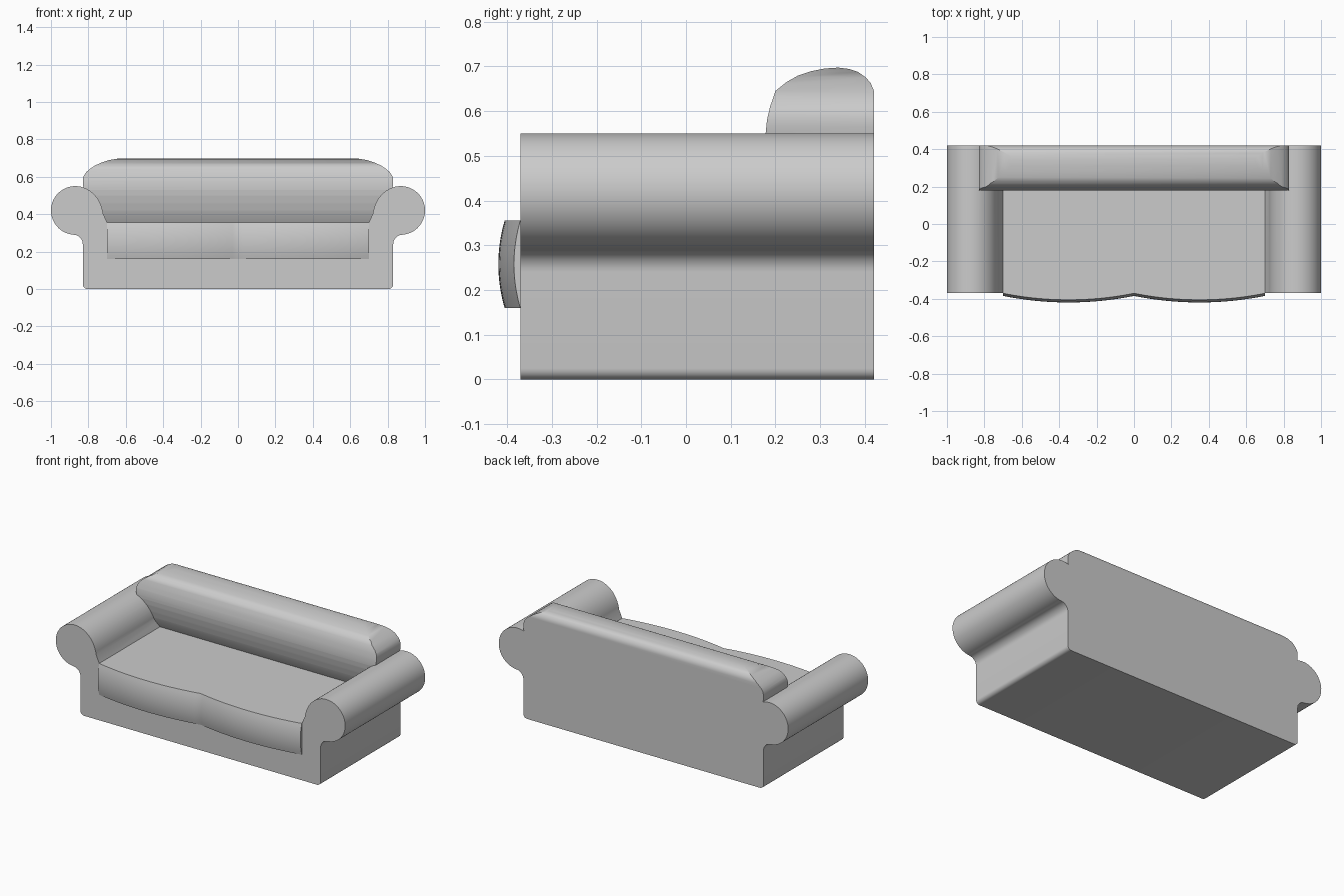
import bpy, bmesh, math

if "Cube" in bpy.data.objects:
    bpy.data.objects.remove(bpy.data.objects["Cube"])


def arc(cx, cz, rx, rz, a0, a1, n):
    out = []
    for i in range(n + 1):
        a = math.radians(a0 + (a1 - a0) * i / n)
        out.append((cx + rx * math.cos(a), cz + rz * math.sin(a)))
    return out


def mirrored(half):
    return half + [(-x, z) for x, z in reversed(half)]


def new_object(name, bm):
    bmesh.ops.recalc_face_normals(bm, faces=bm.faces)
    me = bpy.data.meshes.new(name)
    bm.to_mesh(me)
    bm.free()
    ob = bpy.data.objects.new(name, me)
    bpy.context.collection.objects.link(ob)
    return ob


def extrude(name, pts, axis, a, b):
    """Closed profile swept from a to b along x or y."""
    bm = bmesh.new()
    place = (lambda p, t: (t, p[0], p[1])) if axis == 'x' else (lambda p, t: (p[0], t, p[1]))
    r0 = [bm.verts.new(place(p, a)) for p in pts]
    r1 = [bm.verts.new(place(p, b)) for p in pts]
    bm.faces.new(r0)
    bm.faces.new(r1)
    n = len(pts)
    for i in range(n):
        j = (i + 1) % n
        bm.faces.new((r0[i], r0[j], r1[j], r1[i]))
    return new_object(name, bm)


def boolean(ob, other, op):
    m = ob.modifiers.new(op.title(), 'BOOLEAN')
    m.operation = op
    m.solver = 'EXACT'
    m.object = other
    bpy.context.view_layer.objects.active = ob
    bpy.ops.object.modifier_apply(modifier=m.name)
    bpy.data.objects.remove(other, do_unlink=True)


def smooth(ob):
    bpy.ops.object.select_all(action='DESELECT')
    ob.select_set(True)
    bpy.context.view_layer.objects.active = ob
    bpy.ops.object.shade_smooth_by_angle(angle=math.radians(35))


# Frame: base, seat and rolled arms in one profile
half = arc(0.805, 0.025, 0.025, 0.025, -90, 0, 5)
half += arc(0.88, 0.24, 0.05, 0.05, 180, 90, 8)
half += arc(0.87, 0.42, 0.13, 0.13, -85, 90, 28)
half += arc(0.87, 0.38, 0.15, 0.17, 90, 172, 14)[1:]
half += [(0.70, 0.355)]
frame = extrude("sofa_frame", mirrored(half), 'y', -0.37, 0.42)

# Backrest: rolled side profile trimmed by rounded ends
side = [(0.235, 0.34), (0.23, 0.355), (0.214, 0.385), (0.20, 0.42), (0.189, 0.46),
        (0.181, 0.50), (0.178, 0.53), (0.178, 0.55), (0.181, 0.58), (0.188, 0.61),
        (0.20, 0.645), (0.225, 0.665), (0.25, 0.679), (0.28, 0.689), (0.31, 0.695),
        (0.34, 0.697), (0.365, 0.694), (0.385, 0.687), (0.402, 0.675), (0.413, 0.662),
        (0.42, 0.645), (0.42, 0.34)]
back = extrude("backrest", side, 'x', -0.9, 0.9)
ends = [(0.825, 0.30), (0.826, 0.54), (0.83, 0.565), (0.83, 0.585), (0.825, 0.605),
        (0.813, 0.623), (0.795, 0.64), (0.765, 0.66), (0.73, 0.676), (0.69, 0.689),
        (0.65, 0.696), (0.60, 0.702)]
trim = extrude("backrest_trim", mirrored(ends), 'y', 0.1, 0.5)
boolean(back, trim, 'INTERSECT')
boolean(frame, back, 'UNION')
smooth(frame)

# Seat cushion fronts: two bulging pads, closed back to the frame
bm = bmesh.new()
NX, NZ, z0, z1 = 48, 10, 0.16, 0.355
rows = []
for i in range(NX + 1):
    x = -0.70 + 1.40 * i / NX
    u = (abs(x) - 0.35) / 0.35
    bulge = 0.035 * (1 - u * u)
    col = [(x, -0.37, z0)]
    for k in range(NZ + 1):
        t = 2 * k / NZ - 1
        col.append((x, -0.3705 - bulge - 0.014 * (1 - t * t), z0 + (z1 - z0) * k / NZ))
    col.append((x, -0.37, z1))
    rows.append([bm.verts.new(c) for c in col])
for a, b in zip(rows, rows[1:]):
    for k in range(NZ + 2):
        bm.faces.new((a[k], b[k], b[k + 1], a[k + 1]))
bm.faces.new(rows[0])
bm.faces.new(rows[-1])
cushion = new_object("seat_cushion_front", bm)
smooth(cushion)
